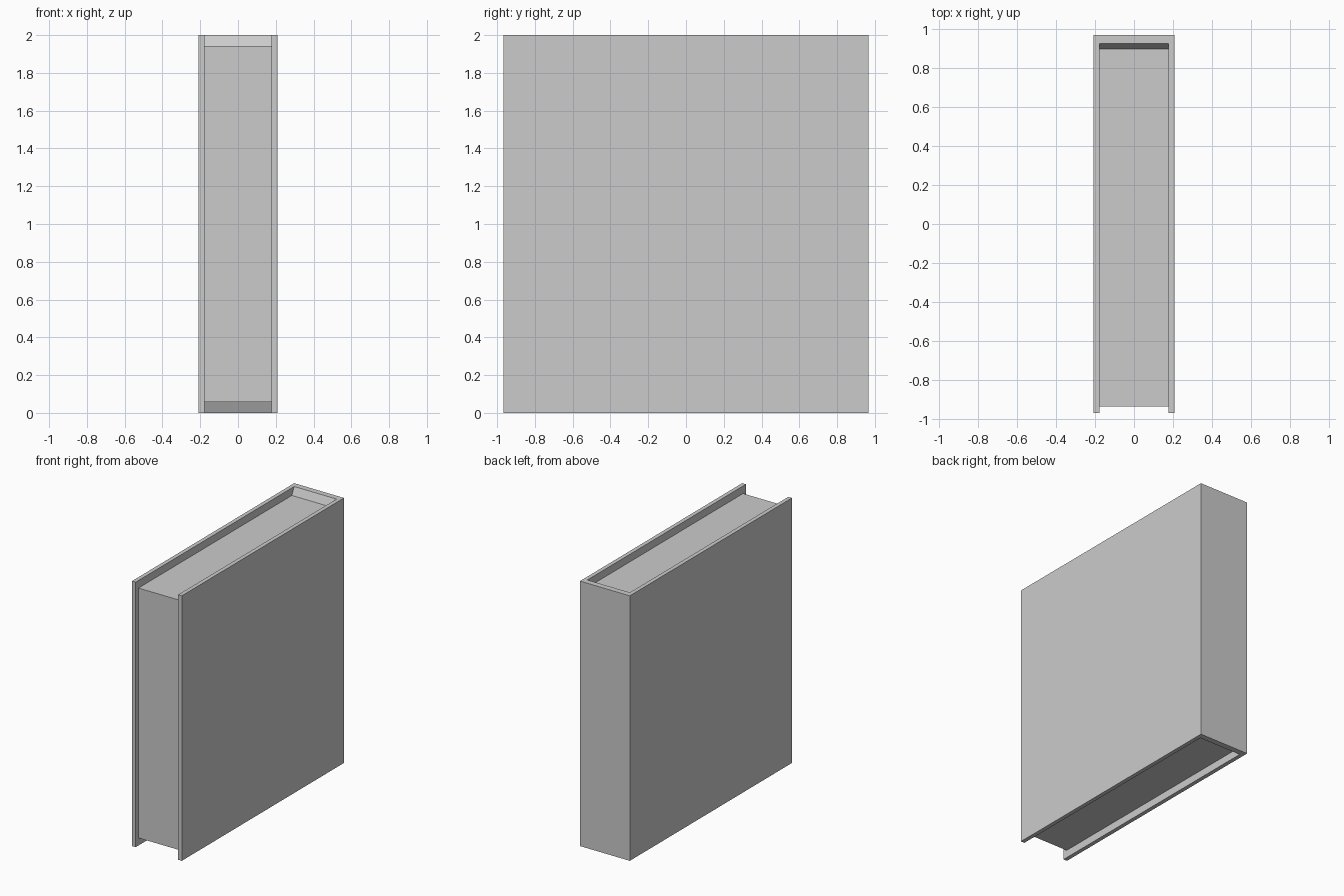
import bpy
import bmesh
from mathutils import Vector

cube = bpy.data.objects.get("Cube")
if cube:
    bpy.data.objects.remove(cube, do_unlink=True)

HALF_WIDTH, HALF_DEPTH, HEIGHT = 0.208, 0.967, 2.0
INNER = 0.177            # half width between the cover boards
SPINE_Y = 0.923          # inner face of the spine
PAGE_FRONT, PAGE_BACK = -0.934, 0.895
MARGIN = 0.057           # page recess at top and bottom

grey = bpy.data.materials.new("plain grey")
grey.use_nodes = True
colour = (0.6, 0.6, 0.6, 1)
grey.diffuse_color = colour
grey.node_tree.nodes["Principled BSDF"].inputs["Base Color"].default_value = colour


def extrude_profile(name, points, direction):
    """Make a closed solid from a flat outline pushed along a direction."""
    bm = bmesh.new()
    face = bm.faces.new([bm.verts.new(p) for p in points])
    result = bmesh.ops.extrude_face_region(bm, geom=[face], use_keep_orig=True)
    moved = [v for v in result["geom"] if isinstance(v, bmesh.types.BMVert)]
    bmesh.ops.translate(bm, verts=moved, vec=Vector(direction))
    bmesh.ops.recalc_face_normals(bm, faces=bm.faces[:])
    mesh = bpy.data.meshes.new(name)
    bm.to_mesh(mesh)
    bm.free()
    mesh.materials.append(grey)
    obj = bpy.data.objects.new(name, mesh)
    bpy.context.collection.objects.link(obj)
    return obj


# Cover: two boards joined by the spine, as a U outline
right_half = [(INNER, SPINE_Y), (INNER, -HALF_DEPTH),
              (HALF_WIDTH, -HALF_DEPTH), (HALF_WIDTH, HALF_DEPTH)]
outline = right_half + [(-x, y) for x, y in reversed(right_half)]
extrude_profile("cover", [(x, y, 0) for x, y in outline], (0, 0, HEIGHT))

# Page block, flaring up and down to meet the spine
lower_half = [(PAGE_FRONT, MARGIN), (PAGE_BACK, MARGIN), (SPINE_Y, 0)]
outline = lower_half + [(y, HEIGHT - z) for y, z in reversed(lower_half)]
extrude_profile("pages", [(-INNER, y, z) for y, z in outline], (2 * INNER, 0, 0))
